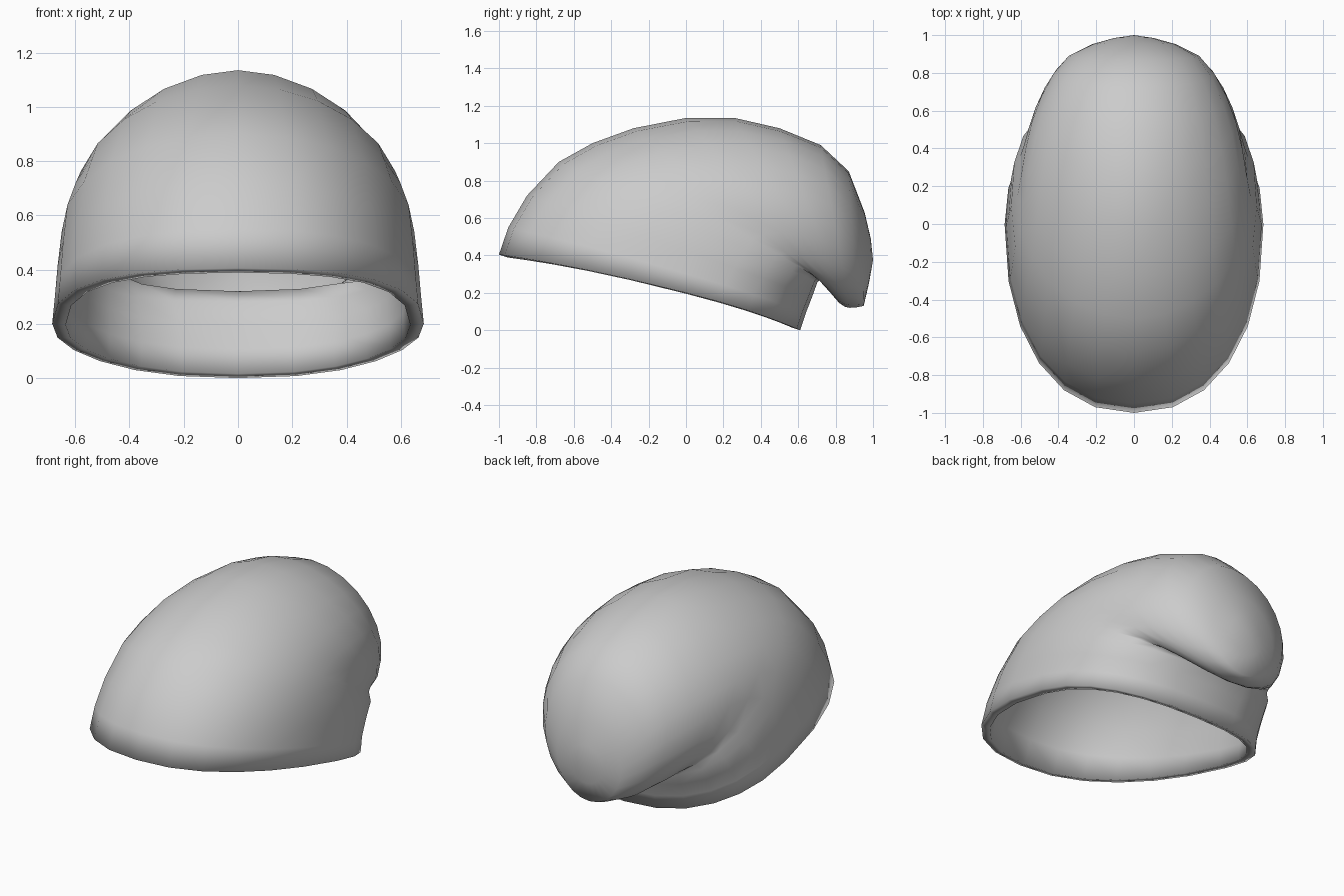
import bpy
import bmesh
from math import sin, cos, pi, copysign
from mathutils import Vector

cube = bpy.data.objects.get("Cube")
if cube:
    bpy.data.objects.remove(cube, do_unlink=True)

SEGMENTS = 24
WALL = 0.05

# Each ring of the cap: front y, front z, back y, back z, half width,
# place of the widest point from front to back, squareness of front and back.
# The backs turn at the fold, so the crown slouches over behind.
RINGS = [
    (-1.0, .405, .61, 0, .685, .62, 2.25, 2.35),
    (-.95, .55, .64, .09, .675, .6, 2.25, 2.4),
    (-.85, .72, .675, .18, .665, .58, 2.2, 2.55),
    (-.68, .90, .702, .255, .65, .56, 2.1, 2.8),
    (-.50, 1.0, .718, .27, .62, .52, 2, 2.75),
    (-.28, 1.08, .755, .235, .6, .5, 1.95, 2.5),
    (0, 1.135, .785, .185, .575, .5, 1.85, 2.2),
    (.26, 1.135, .82, .145, .54, .5, 1.85, 2.05),
    (.50, 1.08, .85, .125, .49, .5, 1.95, 2),
    (.72, .99, .875, .12, .425, .5, 2, 2),
    (.87, .85, .91, .122, .345, .5, 2, 2),
    (.955, .63, .95, .13, .22, .5, 2, 2),
    (.988, .49, .978, .25, .11, .5, 2, 2),
]
TIP = (0, 1.0, .375)


def rounded(value, power):
    return copysign(abs(value) ** (2 / power), value)


def ring_points(index):
    fy, fz, by, bz, width, widest, front_power, back_power = RINGS[index]
    front, back = Vector((0, fy, fz)), Vector((0, by, bz))
    centre = front.lerp(back, widest)
    arch = max(0, .047 - .02 * index)  # rim rises slightly at the sides
    for i in range(SEGMENTS):
        a = 2 * pi * i / SEGMENTS
        c, s = cos(a), sin(a)
        end, power = (front, front_power) if c > 0 else (back, back_power)
        along = (end - centre) * abs(rounded(c, power))
        yield centre + along + Vector((width * rounded(s, power), 0, arch * s * s))


# Knitted cap shell
bm = bmesh.new()
loops = [[bm.verts.new(p) for p in ring_points(k)] for k in range(len(RINGS))]
for low, high in zip(loops, loops[1:]):
    for i in range(SEGMENTS):
        n = (i + 1) % SEGMENTS
        bm.faces.new((low[i], low[n], high[n], high[i]))
tip = bm.verts.new(TIP)
for i in range(SEGMENTS):
    bm.faces.new((loops[-1][i], loops[-1][(i + 1) % SEGMENTS], tip))
for face in bm.faces:
    face.smooth = True
mesh = bpy.data.meshes.new("slouchy_cap")
bm.to_mesh(mesh)
bm.free()
cap = bpy.data.objects.new("slouchy_cap", mesh)
bpy.context.collection.objects.link(cap)

# Wall thickness, kept inside the outer surface
solid = cap.modifiers.new("wall", "SOLIDIFY")
solid.thickness = WALL
solid.offset = -1

# Plain grey cloth
grey = (.6, .6, .6, 1)
cloth = bpy.data.materials.new("grey_cloth")
cloth.use_nodes = True
cloth.diffuse_color = grey
for node in cloth.node_tree.nodes:
    if node.type == "BSDF_PRINCIPLED":
        node.inputs["Base Color"].default_value = grey
mesh.materials.append(cloth)
